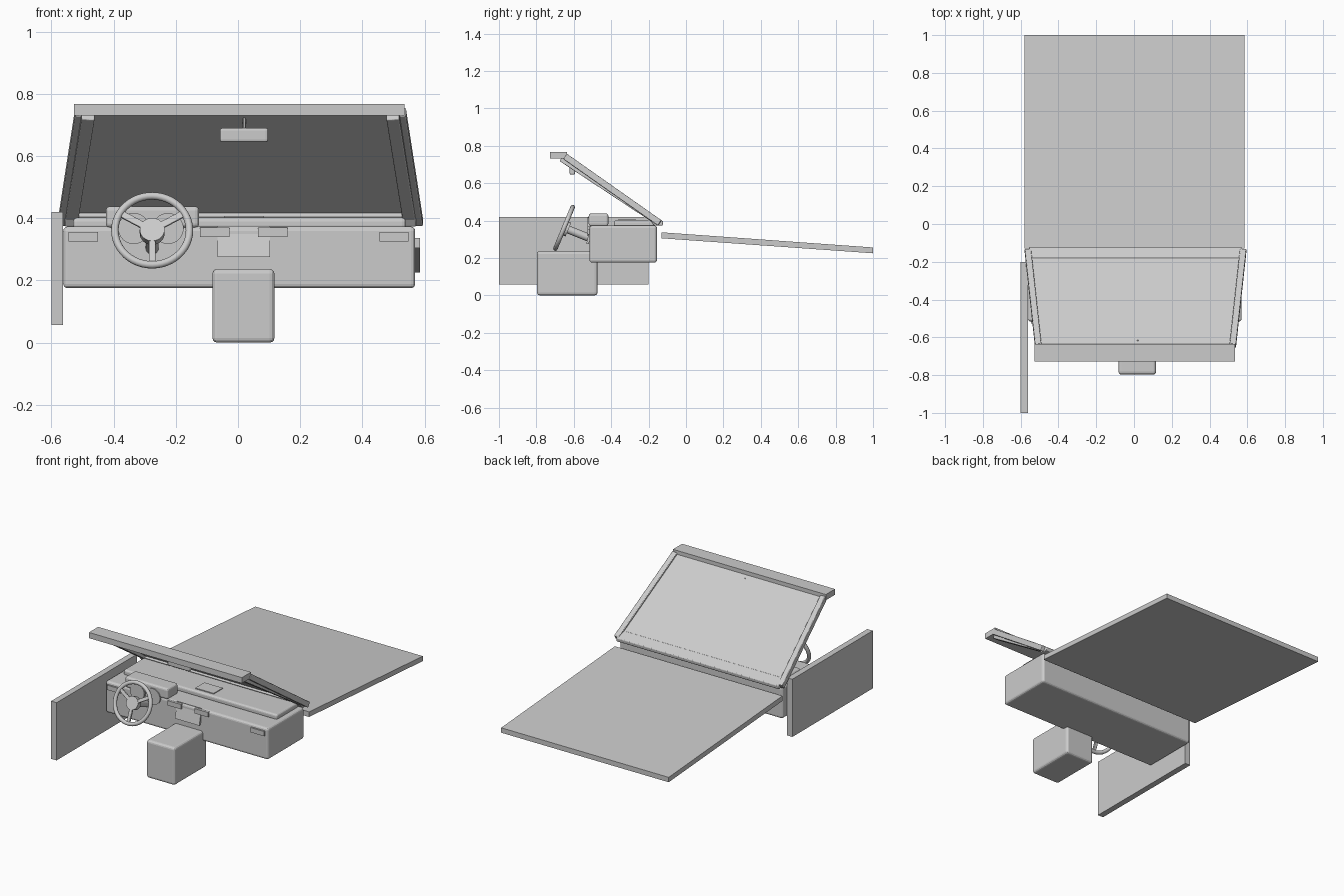
import bpy, math
from mathutils import Vector, Matrix

if "Cube" in bpy.data.objects:
    bpy.data.objects.remove(bpy.data.objects["Cube"])

CX = 0.008  # slight sideways offset of the cab parts


def finish(ob, bevel=0, seg=3):
    if bevel:
        m = ob.modifiers.new("bevel", 'BEVEL')
        m.width = bevel
        m.segments = seg
    return ob


def prism(name, bottom, top, bevel=0):
    """Eight-corner solid from two matching loops."""
    n = len(bottom)
    faces = [tuple(reversed(range(n))), tuple(range(n, 2 * n))]
    faces += [(i, (i + 1) % n, n + (i + 1) % n, n + i) for i in range(n)]
    me = bpy.data.meshes.new(name)
    me.from_pydata([tuple(v) for v in bottom + top], [], faces)
    ob = bpy.data.objects.new(name, me)
    bpy.context.collection.objects.link(ob)
    return finish(ob, bevel)


def side_profile(name, x0, x1, pts, bevel=0):
    """Extrude a (y, z) outline, given counter-clockwise, along x."""
    return prism(name, [(x0, y, z) for y, z in pts], [(x1, y, z) for y, z in pts], bevel)


def box(name, x0, x1, y0, y1, z0, z1, bevel=0):
    return side_profile(name, x0, x1, [(y0, z0), (y1, z0), (y1, z1), (y0, z1)], bevel)


def bar(name, a, b, w, h, bevel=0.004):
    """Rectangular bar running from a to b."""
    a, b = Vector(a), Vector(b)
    d = (b - a).normalized()
    side = Vector((1, 0, 0))
    side = (side - d * side.dot(d)).normalized() if abs(d.x) < 0.95 else d.cross(Vector((0, 0, 1))).normalized()
    up = d.cross(side)
    ring = [side * (sx * w / 2) + up * (sy * h / 2) for sx, sy in ((-1, -1), (1, -1), (1, 1), (-1, 1))]
    return prism(name, [a + r for r in ring], [b + r for r in ring], bevel)


def rod(name, a, b, r, sides=32):
    a, b = Vector(a), Vector(b)
    bpy.ops.mesh.primitive_cylinder_add(vertices=sides, radius=r, depth=(b - a).length, location=(a + b) / 2)
    ob = bpy.context.object
    ob.name = name
    ob.rotation_euler = (b - a).to_track_quat('Z', 'Y').to_euler()
    bpy.ops.object.shade_smooth_by_angle()
    return ob


# hood, door panel and centre console
side_profile("hood", -0.58, 0.586, [(-0.13, 0.305), (1.0, 0.225), (1.0, 0.256), (-0.13, 0.337)])
box("door_panel", -0.6, -0.562, -1.0, -0.2, 0.057, 0.42)
box("centre_console", -0.082, 0.117, -0.797, -0.473, 0.0, 0.237, 0.015)

# dashboard with padded top
box("dashboard", -0.562, 0.57, -0.516, -0.155, 0.175, 0.373, 0.014)
box("dash_pad", -0.53, 0.54, -0.385, -0.165, 0.365, 0.402, 0.012)
box("dash_top_plate", -0.045, 0.083, -0.36, -0.27, 0.398, 0.407)
box("instrument_pod", -0.425, -0.125, -0.52, -0.415, 0.37, 0.438, 0.013)
for i, x in enumerate((-0.335, -0.225)):
    rod(f"gauge_{i}", (x, -0.526, 0.367), (x, -0.49, 0.367), 0.05)

# air vents and tilted display
for i, (x, z) in enumerate(((-0.498, 0.34), (-0.075, 0.355), (0.112, 0.355), (0.502, 0.34))):
    box(f"vent_{i}", x - 0.047, x + 0.047, -0.526, -0.5, z - 0.015, z + 0.015)
side_profile("display", -0.066, 0.103, [(-0.533, 0.275), (-0.52, 0.275), (-0.495, 0.37), (-0.51, 0.375)])

# steering wheel: tilted ring, hub, three spokes and column
C = Vector((-0.276, -0.652, 0.361))
tilt = math.radians(90 - 22.6)
R = Matrix.Rotation(tilt, 3, 'X')
bpy.ops.mesh.primitive_torus_add(major_radius=0.12, minor_radius=0.012, major_segments=48,
                                 minor_segments=12, location=C, rotation=(tilt, 0, 0))
bpy.context.object.name = "steering_rim"
bpy.ops.object.shade_smooth_by_angle(angle=math.radians(60))
axis = R @ Vector((0, 0, 1))
rod("steering_hub", C - axis * 0.025, C + axis * 0.008, 0.04)
for i, deg in enumerate((30, 150, 270)):
    d = R @ Vector((math.cos(math.radians(deg)), math.sin(math.radians(deg)), 0))
    bar(f"steering_spoke_{i}", C + d * 0.03, C + d * 0.118, 0.022, 0.012, 0.003)
rod("steering_column", C - axis * 0.02, (C.x, -0.5, 0.3), 0.021)

# windscreen glass, lower rail and roof header
prism("windscreen",
      [(CX - 0.565, -0.14, 0.383), (CX + 0.565, -0.14, 0.383), (CX + 0.52, -0.65, 0.742), (CX - 0.52, -0.65, 0.742)],
      [(CX - 0.565, -0.136, 0.391), (CX + 0.565, -0.136, 0.391), (CX + 0.52, -0.646, 0.75), (CX - 0.52, -0.646, 0.75)])
side_profile("windscreen_rail", CX - 0.565, CX + 0.565,
             [(-0.17, 0.373), (-0.125, 0.373), (-0.122, 0.396), (-0.18, 0.424), (-0.195, 0.408)], 0.005)
box("roof_header", -0.528, 0.536, -0.727, -0.636, 0.731, 0.767)

# double pillars on both sides
for side, s in (("left", -1), ("right", 1)):
    bar(f"outer_pillar_{side}", (CX + s * 0.57, -0.14, 0.387), (CX + s * 0.515, -0.645, 0.742), 0.034, 0.034)
    bar(f"inner_pillar_{side}", (CX + s * 0.545, -0.15, 0.387), (CX + s * 0.49, -0.668, 0.728), 0.042, 0.026)

# rear-view mirror
box("rear_mirror", -0.058, 0.097, -0.622, -0.594, 0.645, 0.69, 0.008)
rod("mirror_stem", (0.02, -0.607, 0.68), (0.02, -0.62, 0.73), 0.005, 12)
